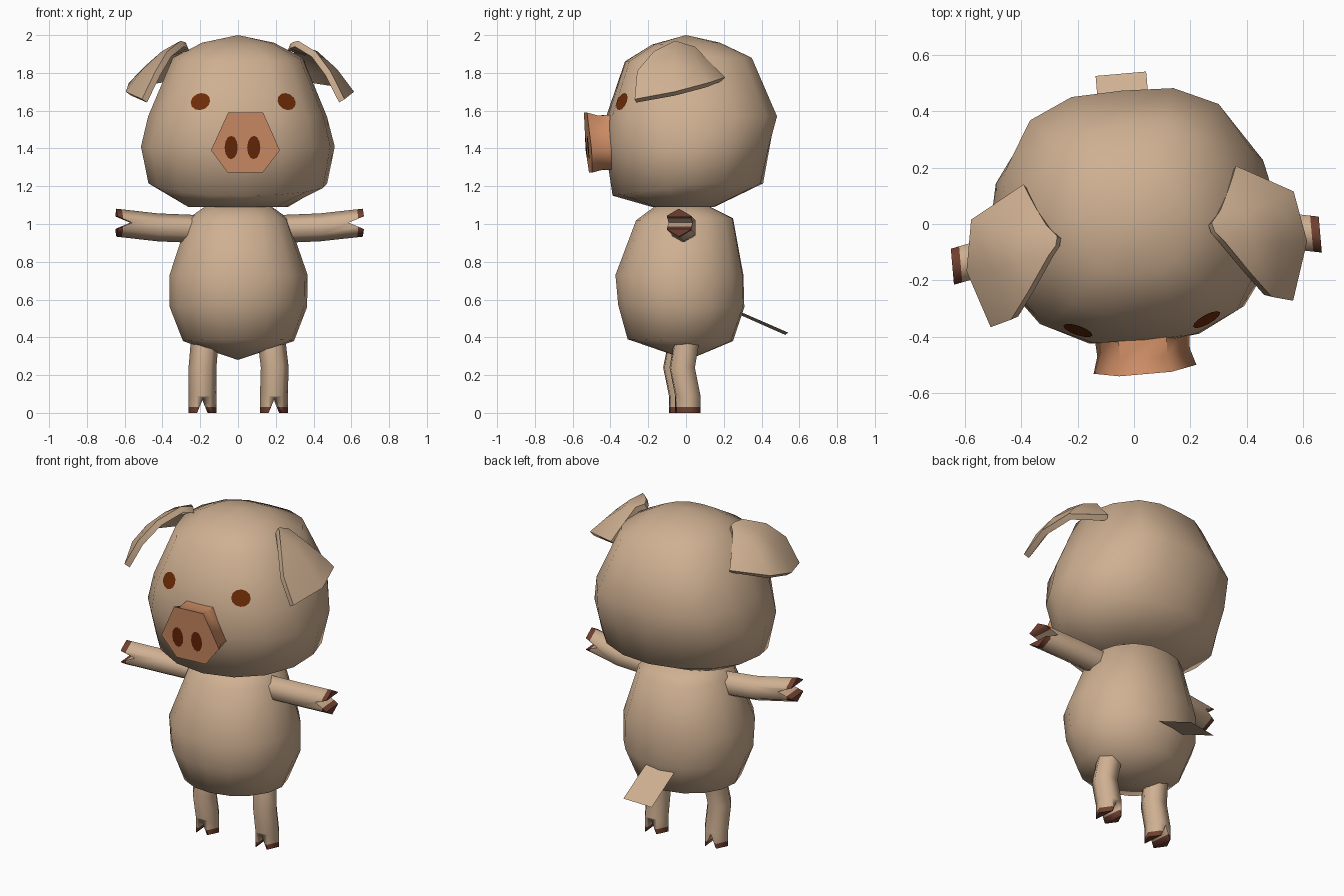
import bpy, bmesh, math
from mathutils import Matrix, Vector
from mathutils.bvhtree import BVHTree

if "Cube" in bpy.data.objects:
    bpy.data.objects.remove(bpy.data.objects["Cube"])

TURN = Matrix.Rotation(math.radians(5), 4, 'Z')   # the whole figure is turned slightly


def material(name, rgb):
    m = bpy.data.materials.new(name)
    m.diffuse_color = (*rgb, 1)
    m.use_nodes = True
    m.node_tree.nodes["Principled BSDF"].inputs["Base Color"].default_value = m.diffuse_color
    return m


SKIN = material("tan skin", (0.625, 0.435, 0.287))
SNOUT = material("salmon snout", (0.635, 0.275, 0.135))
EYE = material("eye brown", (0.155, 0.025, 0.002))
NOSTRIL = material("nostril brown", (0.135, 0.02, 0.002))
HOOF = material("hoof brown", (0.16, 0.05, 0.03))


def finish(name, bm, mats, recalc=True):
    """Turn a bmesh into a shaded object in the final orientation."""
    if recalc:
        bmesh.ops.recalc_face_normals(bm, faces=bm.faces)
    bm.transform(TURN)
    mesh = bpy.data.meshes.new(name)
    bm.to_mesh(mesh)
    bm.free()
    for m in mats:
        mesh.materials.append(m)
    ob = bpy.data.objects.new(name, mesh)
    bpy.context.collection.objects.link(ob)
    bpy.ops.object.select_all(action='DESELECT')
    ob.select_set(True)
    bpy.context.view_layer.objects.active = ob
    bpy.ops.object.shade_smooth_by_angle(angle=math.radians(65))
    return ob


def loft(loops, poles=None):
    """Skin closed loops of points; ends are flat caps, or fans to two poles."""
    bm = bmesh.new()
    rows = [[bm.verts.new(p) for p in loop] for loop in loops]
    n = len(rows[0])
    for a, b in zip(rows, rows[1:]):
        for i in range(n):
            bm.faces.new((a[i], a[(i + 1) % n], b[(i + 1) % n], b[i]))
    for k, row in enumerate((rows[0], rows[-1])):
        if poles:
            tip = bm.verts.new(poles[k])
            for i in range(n):
                bm.faces.new((row[i], row[(i + 1) % n], tip))
        else:
            bm.faces.new(row)
    bmesh.ops.recalc_face_normals(bm, faces=bm.faces)
    return bm


def ring(zf, zb, hw, yf, yb, square, n=16):
    """Oval ring at height zb, front half sloping to zf; 'square' pushes out the diagonals."""
    pts = []
    for i in range(n):
        a = 2 * math.pi * i / n
        s = math.sin(a)
        t = s + math.copysign(square * math.sin(2 * a) ** 2, s)
        pts.append((hw * math.cos(a), (yf + yb) / 2 + (yb - yf) / 2 * t, zb + (zf - zb) * max(0, -t)))
    return pts


# Head: rounder below, squarer at eye level
head_rings = [(1.09, 1.09, .265, -.18, .15, 0), (1.15, 1.215, .475, -.39, .41, 0),
              (1.41, 1.41, .515, -.43, .445, .05), (1.57, 1.57, .475, -.415, .475, .12),
              (1.86, 1.88, .345, -.32, .345, .11), (1.95, 1.96, .19, -.18, .18, .06)]
head = loft([ring(*r) for r in head_rings], [(0, 0, 1.09), (0, 0, 2.0)])
head_tree = BVHTree.FromBMesh(head)
finish("head", head, [SKIN])

# Body
body_rings = [(.39, .38, .295, -.31, .25, 0), (.57, .56, .365, -.36, .31, .03),
              (.73, .73, .367, -.375, .305, .05), (1.02, 1.03, .265, -.265, .25, .05),
              (1.09, 1.09, .18, -.17, .13, .05)]
body = loft([ring(*r) for r in body_rings], [(0, 0.01, .28), (0, 0, 1.10)])
finish("body", body, [SKIN])

# Snout: flared six-sided plug with a slightly leaning front
NOSE_X = -0.006
hexagon = [(-.183, 1.39), (-.093, 1.59), (.093, 1.59), (.183, 1.39), (.093, 1.272), (-.093, 1.272)]


def snout_front(z):
    return -.507 - (z - 1.275) * .085


snout_loops = []
for depth, s in ((0, 1), (.06, .9), (.15, .93)):
    snout_loops.append([(NOSE_X + x * s, snout_front(z) + depth, 1.43 + (z - 1.43) * s)
                        for x, z in hexagon])
finish("snout", loft(snout_loops), [SNOUT])


def disc(name, cx, cz, rx, rz, tilt, depth_at, mat):
    """Thin oval plate laid on a front-facing surface."""
    bm = bmesh.new()
    rows = []
    for s in (.5, 1):
        row = []
        for i in range(12):
            a = 2 * math.pi * i / 12
            u, w = s * rx * math.cos(a), s * rz * math.sin(a)
            x = cx + u * math.cos(tilt) - w * math.sin(tilt)
            z = cz + u * math.sin(tilt) + w * math.cos(tilt)
            row.append(bm.verts.new((x, depth_at(x, z) - .005, z)))
        rows.append(row)
    bm.faces.new(rows[0])
    for i in range(12):
        j = (i + 1) % 12
        bm.faces.new((rows[0][i], rows[1][i], rows[1][j], rows[0][j]))
    bmesh.ops.recalc_face_normals(bm, faces=bm.faces)
    if sum(f.normal.y for f in bm.faces) > 0:
        bmesh.ops.reverse_faces(bm, faces=bm.faces)
    finish(name, bm, [mat], recalc=False)


def head_front(x, z):
    return head_tree.ray_cast(Vector((x, -2, z)), Vector((0, 1, 0)))[0].y


# Eyes and nostrils
for side, label in ((-1, "left"), (1, "right")):
    disc(label + "_eye", side * .229 - .002, 1.648, .052, .043, -side * .5, head_front, EYE)
    disc(label + "_nostril", -.022 + side * .06, 1.405, .035, .062, 0, lambda x, z: snout_front(z), NOSTRIL)


def limb(name, path, axis, r=.074):
    """Six-sided tube with a V-notched, hoof-coloured end; vertices point along 'across'."""
    across = Vector((0, 0, 1)) if axis == 0 else Vector((1, 0, 0))
    side = Vector((0, 1, 0))
    loops = [[Vector(p) + r * (math.cos(k * math.pi / 3) * across + math.sin(k * math.pi / 3) * side)
              for k in range(6)] for p in path]
    tip = Vector(path[-1])
    out = Vector((0, 0, 0))
    out[axis] = math.copysign(1, path[-1][axis] - path[0][axis])
    ob = finish(name, loft(loops), [SKIN, HOOF])

    # wedge cutter for the notch
    tri = [tip - out * .08, tip + out * .02 + across * .042, tip + out * .02 - across * .042]
    cutter = finish("notch_cutter", loft([[p + side * s for p in tri] for s in (-.2, .2)]), [SKIN])
    cutter.hide_render = True
    mod = ob.modifiers.new("notch", 'BOOLEAN')
    mod.operation, mod.solver, mod.object = 'DIFFERENCE', 'EXACT', cutter
    bpy.context.view_layer.objects.active = ob
    bpy.ops.object.modifier_apply(modifier=mod.name)
    bpy.data.objects.remove(cutter)

    # colour everything beyond the hoof line
    bm = bmesh.new()
    bm.from_mesh(ob.data)
    line, normal = TURN @ (tip - out * .03), TURN.to_3x3() @ out
    bmesh.ops.bisect_plane(bm, geom=bm.verts[:] + bm.edges[:] + bm.faces[:],
                           plane_co=line, plane_no=normal)
    for f in bm.faces:
        f.material_index = int((f.calc_center_median() - line).dot(normal) > 0)
    bm.to_mesh(ob.data)
    bm.free()


# Ear surface for the right side: rows from root to outer edge, front to back
ear_rows = [
    [(.31, -.06, 1.955), (.28, -.03, 1.945), (.27, 0, 1.935), (.30, .04, 1.925)],
    [(.40, -.17, 1.90), (.41, -.06, 1.90), (.39, .03, 1.895), (.325, .10, 1.86)],
    [(.475, -.255, 1.80), (.51, -.07, 1.81), (.48, .07, 1.82), (.345, .16, 1.80)],
    [(.55, -.268, 1.652), (.60, -.06, 1.69), (.555, .11, 1.735), (.355, .195, 1.765)]]

for side, label in ((-1, "left"), (1, "right")):
    # Arms and legs
    limb(label + "_arm", [(side * .18, -.03, .972), (side * .43, -.05, .982),
                          (side * .655, -.095, 1.007)], 0)
    limb(label + "_leg", [(side * .18, -.012, .40), (side * .18, -.015, .36), (side * .192, -.037, .24),
                          (side * .19, -.007, .09), (side * .19, -.007, 0)], 2)
    # Ears
    bm = bmesh.new()
    grid = []
    for row in ear_rows:
        pts = [TURN.inverted() @ Vector(p) for p in row]
        grid.append([bm.verts.new((side * p.x, p.y, p.z)) for p in pts])
    for a, b in zip(grid, grid[1:]):
        for i in range(3):
            quad = (a[i], a[i + 1], b[i + 1], b[i])
            bm.faces.new(quad if side < 0 else quad[::-1])
    ear = finish(label + "_ear", bm, [SKIN])
    solid = ear.modifiers.new("thickness", 'SOLIDIFY')
    solid.thickness, solid.offset = .035, 0
    bpy.ops.object.modifier_apply(modifier=solid.name)
    bpy.ops.object.shade_smooth_by_angle(angle=math.radians(50))

# Tail: a flat, slightly rolled strip
bm = bmesh.new()
bm.faces.new([bm.verts.new(p) for p in ((-.09, .27, .53), (.09, .27, .54),
                                        (.09, .535, .425), (-.09, .535, .413))])
finish("tail", bm, [SKIN], recalc=False)
